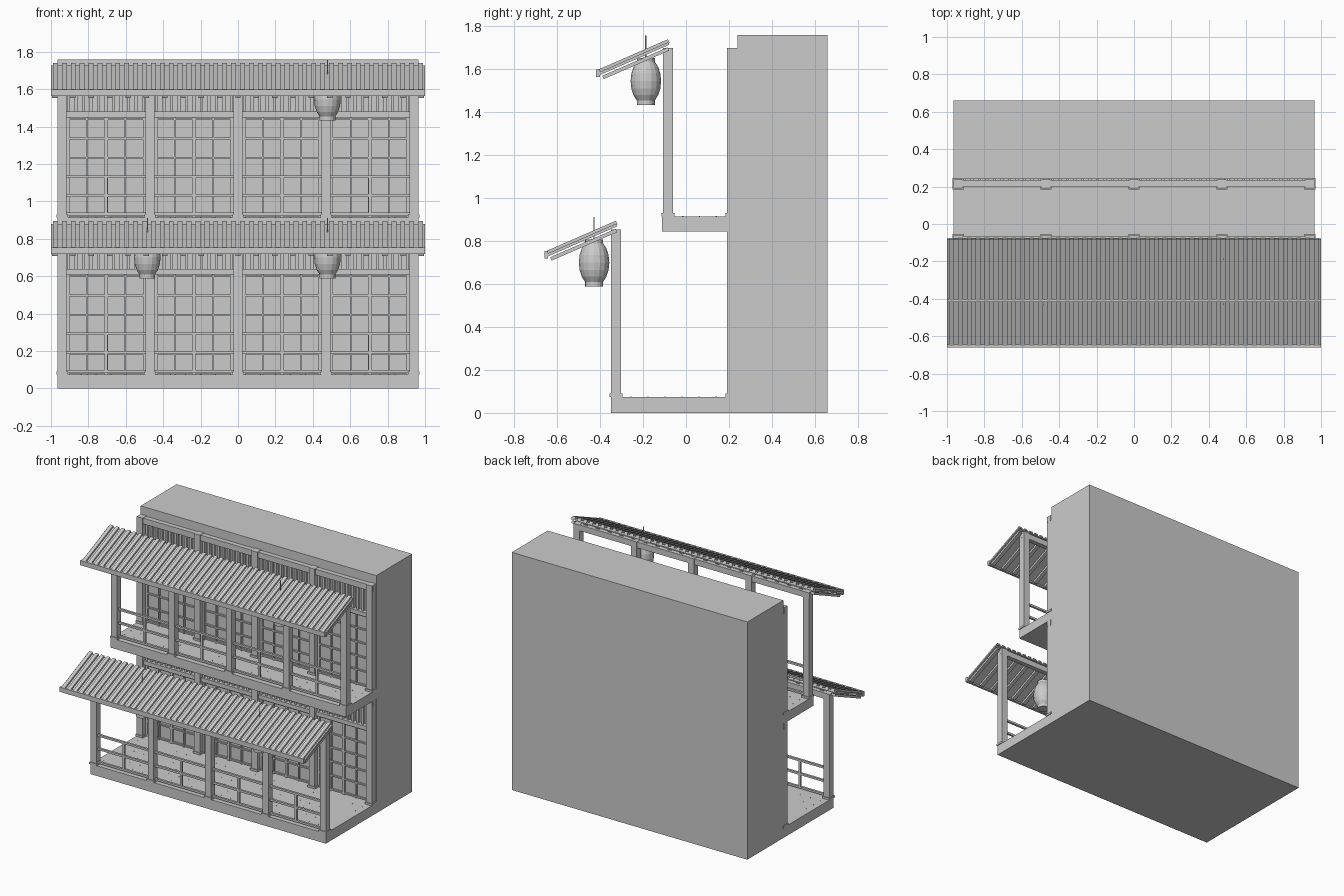
import bpy, bmesh, math
from mathutils import Matrix, Vector

if "Cube" in bpy.data.objects:
    bpy.data.objects.remove(bpy.data.objects["Cube"])


def add_box(bm, x0, x1, y0, y1, z0, z1):
    m = Matrix.Translation(((x0 + x1) / 2, (y0 + y1) / 2, (z0 + z1) / 2)) @ \
        Matrix.Diagonal((x1 - x0, y1 - y0, z1 - z0, 1))
    bmesh.ops.create_cube(bm, size=1, matrix=m)


def add_prism(bm, profile, x0, x1):
    """Extrude a y-z profile along x."""
    f = bm.faces.new([bm.verts.new((x0, y, z)) for y, z in profile])
    r = bmesh.ops.extrude_face_region(bm, geom=[f])
    for v in r["geom"]:
        if isinstance(v, bmesh.types.BMVert):
            v.co.x = x1


def finish(name, bm):
    bmesh.ops.recalc_face_normals(bm, faces=bm.faces[:])
    me = bpy.data.meshes.new(name)
    bm.to_mesh(me)
    bm.free()
    ob = bpy.data.objects.new(name, me)
    bpy.context.collection.objects.link(ob)
    return ob


def boxes(name, items):
    bm = bmesh.new()
    for b in items:
        add_box(bm, *b)
    return finish(name, bm)


HALF = 0.965
POSTS = [-0.94, -0.47, 0, 0.47, 0.94]
BAYS = [-0.705, -0.235, 0.235, 0.705]
WALL_Y = 0.215


def post_row(name, y, floor, top):
    # posts, their pads and the beam linking them at the top
    boxes(name + "_posts", [(x - .024, x + .024, y - .024, y + .024, floor, top) for x in POSTS])
    boxes(name + "_pads", [(x - .03, x + .03, y - .03, y + .03, floor, floor + .015) for x in POSTS])
    boxes(name + "_beam", [(-HALF, HALF, y - .016, y + .019, top - .045, top - .002)])


def railing(name, y, floor):
    items = []
    for c in BAYS:
        for h in (.012, .112, .212):
            items.append((c - .212, c + .212, y - .008, y + .008, floor + h - .002, floor + h + .013))
        items.append((c - .008, c + .008, y - .007, y + .007, floor + .012, floor + .22))
    boxes(name, items)


def screen_wall(name, floor, top):
    # lintel, slatted transom above it, lattice windows below it
    lo, hi = floor + .535, floor + .565
    boxes(name + "_lintel", [(c - .22, c + .22, .205, .245, lo, hi) for c in BAYS])
    slats, lattice = [], []
    for c in BAYS:
        for i in range(11):
            x = c - .2 + i * .04
            slats.append((x - .008, x + .008, .22, .245, hi, top - .04))
        for i in range(5):
            x = c - .205 + i * .1025
            w = .009 if i in (0, 2, 4) else .004
            lattice.append((x - w, x + w, .225, .245, floor, lo))
        for j in range(6):
            z = floor + .01 + j * .103
            lattice.append((c - .212, c + .212, .227, .245, z - .005, z + .005))
    boxes(name + "_slats", slats)
    boxes(name + "_lattice", lattice)


def roof(name, dy, dz):
    # sloped boards given as (y, top z) at the lower roof, shifted by dy, dz
    y0, y1, slope = -.652, -.326, .435

    def strip(a, b, drop, thick):
        za, zb = (.753 + (y - y0) * slope - drop for y in (a, b))
        k = thick * slope
        return [(y + dy, z + dz) for y, z in
                ((a, za), (b, zb), (b + k * .9, zb - thick * .85), (a + k * .9, za - thick * .85))]

    bm = bmesh.new()
    add_prism(bm, strip(y0, y1, .014, .014), -1, 1)
    finish(name + "_panel", bm)
    bm = bmesh.new()
    n = 42
    for i in range(n):
        x = -1 + (i + .5) * 2 / n
        add_prism(bm, strip(y0, y1, 0, .02), x - .013, x + .013)
    finish(name + "_tile_ribs", bm)
    bm = bmesh.new()
    for i in range(21):
        x = -.98 + i * .098
        add_prism(bm, strip(-.632, -.327, .037, .018), x - .014, x + .014)
    finish(name + "_rafters", bm)
    boxes(name + "_fascia", [(-1, 1, -.66 + dy, -.643 + dy, .718 + dz, .753 + dz)])


def lantern(name, x, y, z):
    # faceted body, end rings and hanging wire
    bm = bmesh.new()
    bmesh.ops.create_uvsphere(bm, u_segments=16, v_segments=10, radius=1,
                              matrix=Matrix.Translation((x, y, z)) @ Matrix.Diagonal((.071, .071, .112, 1)))
    for dz, h, r in ((-.1, .022, .042), (.097, .022, .042)):
        bmesh.ops.create_cone(bm, cap_ends=True, segments=16, radius1=r, radius2=r, depth=h,
                              matrix=Matrix.Translation((x, y, z + dz)))
    bmesh.ops.create_cone(bm, cap_ends=True, segments=6, radius1=.003, radius2=.003, depth=.11,
                          matrix=Matrix.Translation((x, y, z + .157)))
    finish(name, bm)


def floor_nails(name, y0, y1, z):
    bm = bmesh.new()
    rows = max(2, round((y1 - y0) / .08))
    for i in range(24):
        for j in range(rows):
            bmesh.ops.create_cone(bm, cap_ends=True, segments=6, radius1=.003, radius2=.003, depth=.003,
                                  matrix=Matrix.Translation((-.92 + i * .08, y0 + (j + .5) * (y1 - y0) / rows, z)))
    finish(name, bm)


# main block and the two decks
boxes("building_block", [(-HALF, HALF, .24, .66, 0, 1.76)])
boxes("lower_deck", [(-HALF, HALF, -.35, .245, 0, .075)])
boxes("upper_deck", [(-HALF, HALF, -.112, .245, .845, .915)])

# per storey: floor height, front post line, post top, shift of the roof
for name, floor, fy, top, dy, dz in (("lower", .075, -.326, .855, 0, 0),
                                     ("upper", .915, -.084, 1.70, .242, .845)):
    wall_top = min(top, .847) if name == "lower" else top
    post_row(name + "_front", fy, floor, top)
    post_row(name + "_wall", WALL_Y, floor, wall_top)
    railing(name + "_railing", fy, floor)
    screen_wall(name + "_screen", floor, wall_top)
    roof(name + "_roof", dy, dz)
    floor_nails(name + "_deck_nails", fy + .03, .18, floor)

# hanging lanterns
lantern("lower_left_lantern", -.485, -.428, .70)
lantern("lower_right_lantern", .478, -.428, .70)
lantern("upper_lantern", .478, -.187, 1.545)
